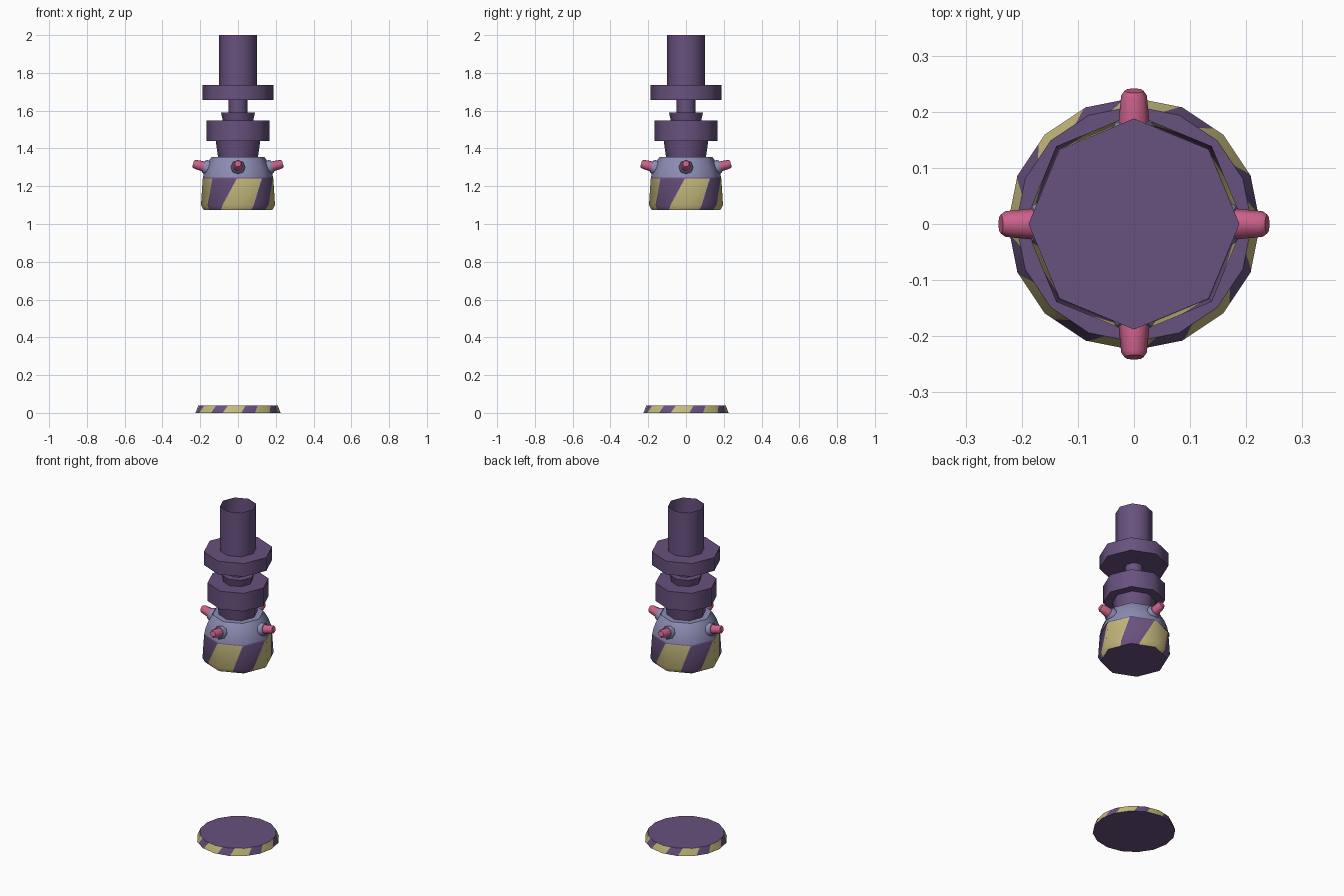
import bpy, bmesh, math
from mathutils import Matrix, Vector

if "Cube" in bpy.data.objects:
    bpy.data.objects.remove(bpy.data.objects["Cube"])


def material(name, rgb):
    m = bpy.data.materials.new(name)
    lin = [((c / 255 + 0.055) / 1.055) ** 2.4 for c in rgb]
    m.diffuse_color = (*lin, 1)
    m.use_nodes = True
    m.node_tree.nodes["Principled BSDF"].inputs["Base Color"].default_value = m.diffuse_color
    return m


PURPLE = material("dusky purple", (104, 81, 126))
YELLOW = material("pale yellow", (198, 186, 126))
BLUE = material("grey blue", (140, 140, 180))
PINK = material("rose pink", (204, 97, 138))


def finish(name, bm, mats, angle=50):
    bmesh.ops.recalc_face_normals(bm, faces=bm.faces)
    me = bpy.data.meshes.new(name)
    bm.to_mesh(me)
    bm.free()
    for m in mats:
        me.materials.append(m)
    ob = bpy.data.objects.new(name, me)
    bpy.context.collection.objects.link(ob)
    bpy.ops.object.select_all(action='DESELECT')
    ob.select_set(True)
    bpy.context.view_layer.objects.active = ob
    bpy.ops.object.shade_smooth_by_angle(angle=math.radians(angle))
    return ob


def ring_point(r, k, sides, z):
    a = 2 * math.pi * k / sides
    return Vector((r * math.sin(a), -r * math.cos(a), z))


def lathe(name, profile, mat, sides=8, bottom=True, top=True, matrix=None, angle=50):
    """Polygonal turned part from (radius, z) points, lowest first."""
    bm = bmesh.new()
    rings = [[bm.verts.new(ring_point(r, k, sides, z)) for k in range(sides)]
             for r, z in profile]
    for a, b in zip(rings, rings[1:]):
        for k in range(sides):
            n = (k + 1) % sides
            bm.faces.new((a[k], a[n], b[n], b[k]))
    if bottom:
        bm.faces.new(rings[0][::-1])
    if top:
        bm.faces.new(rings[-1])
    if matrix:
        bm.transform(matrix)
    return finish(name, bm, [mat], angle)


def striped_band(name, profile, sides, edge_in, edge_out, top):
    """Band with slanted stripes: each pair of sides holds one stripe.
    edge_in / edge_out: stripe edge position along its side, (bottom, top)."""
    bm = bmesh.new()
    z0, z1 = profile[0][1], profile[-1][1]
    rings = []
    for r, z in profile:
        f = (z - z0) / (z1 - z0)
        ring = []
        for k in range(sides):
            lo, hi = edge_out if k % 2 == 0 else edge_in
            p, q = ring_point(r, k, sides, z), ring_point(r, k + 1, sides, z)
            ring += [bm.verts.new(p), bm.verts.new(p.lerp(q, lo + (hi - lo) * f))]
        rings.append(ring)
    n = 2 * sides
    for a, b in zip(rings, rings[1:]):
        for k in range(n):
            face = bm.faces.new((a[k], a[(k + 1) % n], b[(k + 1) % n], b[k]))
            face.material_index = 1 if k % 4 in (0, 3) else 0
    bm.faces.new(rings[0][::-1])
    if top:
        bm.faces.new(rings[-1])
    return finish(name, bm, [PURPLE, YELLOW])


# Striped floor disc
striped_band("floor_disc", [(0.225, 0), (0.21, 0.04)], 16, (0.05, 0.35), (0.22, 0.5), True)

# Striped drum and its rim
striped_band("striped_drum", [(0.182, 1.075), (0.196, 1.10), (0.187, 1.24)], 8,
             (0.31, 0.95), (0.54, 0.95), False)
lathe("drum_rim", [(0.187, 1.24), (0.18, 1.253)], PURPLE, bottom=False)

# Dome
lathe("dome", [(0.186, 1.245), (0.18, 1.275), (0.167, 1.31), (0.153, 1.335), (0.14, 1.355)],
      BLUE, bottom=False)

# Neck stack
lathe("lower_cone", [(0.105, 1.35), (0.118, 1.44)], PURPLE)
lathe("lower_collar", [(0.168, 1.44), (0.168, 1.548)], PURPLE)
lathe("upper_cone", [(0.08, 1.545), (0.09, 1.59)], PURPLE)
lathe("thin_neck", [(0.05, 1.585), (0.05, 1.66)], PURPLE)
lathe("upper_collar", [(0.188, 1.657), (0.188, 1.736)], PURPLE)
lathe("open_pipe", [(0.1, 1.735), (0.1, 2.0)], PURPLE, bottom=False, top=False)

# Four knobs with sockets, tilted slightly upward
for i in range(4):
    m = (Matrix.Rotation(i * math.pi / 2, 4, 'Z') @ Matrix.Translation((0.165, 0, 1.3))
         @ Matrix.Rotation(math.radians(75), 4, 'Y'))
    lathe(f"knob_socket_{i + 1}", [(0.038, -0.03), (0.038, 0.008), (0.032, 0.018)],
          BLUE, matrix=m)
    lathe(f"knob_{i + 1}", [(0.029, 0), (0.023, 0.066), (0.017, 0.075)],
          PINK, matrix=m)
